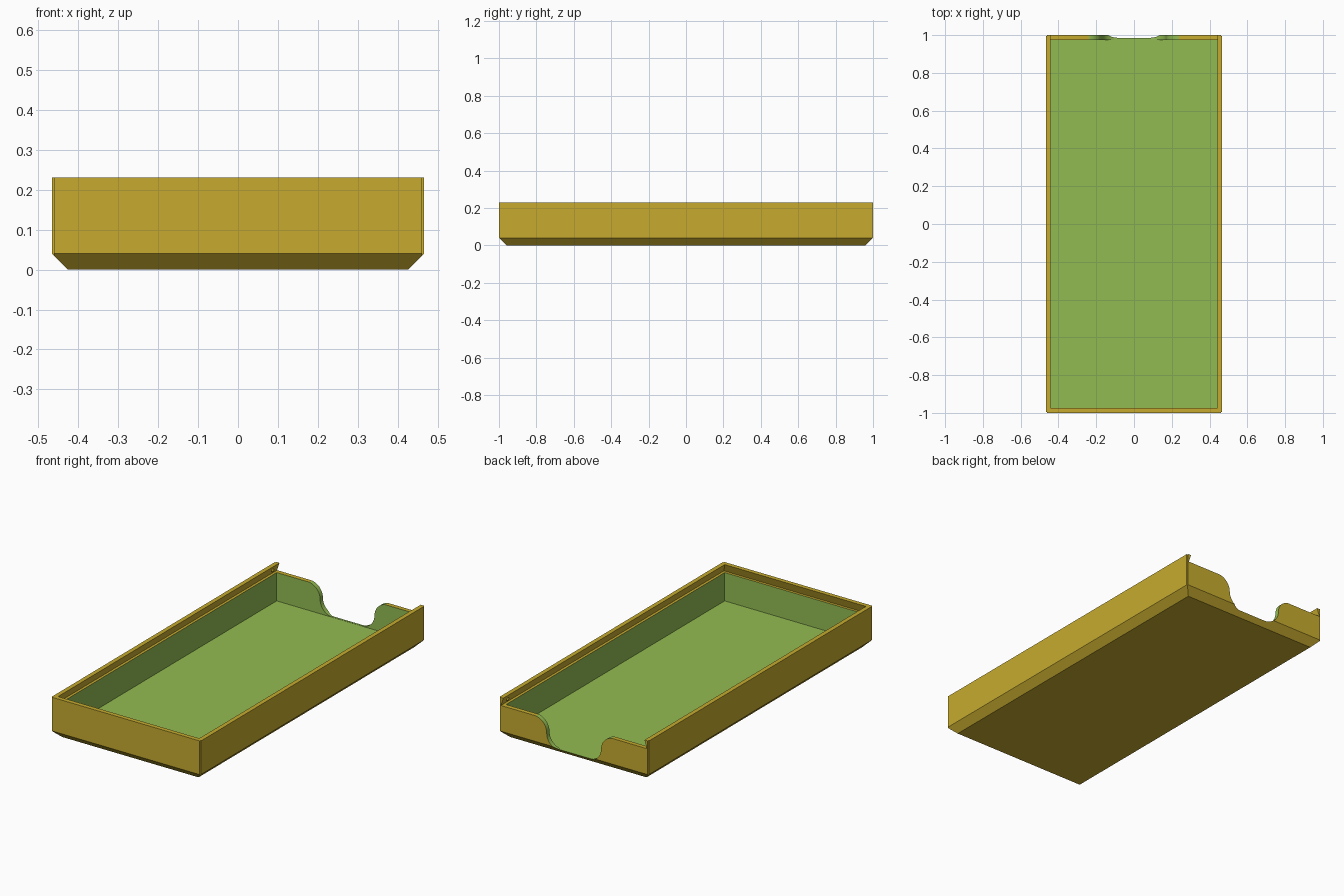
import bpy, bmesh, math

old = bpy.data.objects.get("Cube")
if old:
    bpy.data.objects.remove(old, do_unlink=True)


def material(name, rgb):
    m = bpy.data.materials.new(name)
    m.use_nodes = True
    m.diffuse_color = (*rgb, 1)
    m.node_tree.nodes["Principled BSDF"].inputs["Base Color"].default_value = (*rgb, 1)
    return m


MATS = [material("mustard yellow", (0.57, 0.41, 0.028)),
        material("leaf green", (0.29, 0.50, 0.085))]
YELLOW, GREEN = 0, 1

HX, HY, TOP = 0.466, 1.0, 0.23     # outer half sizes and height
WALL, FLOOR, LEDGE = 0.025, 0.025, 0.185
CHAMFER = 0.04


def finish(name, bm, mat):
    bmesh.ops.recalc_face_normals(bm, faces=bm.faces)
    for f in bm.faces:
        f.material_index = mat
    me = bpy.data.meshes.new(name)
    bm.to_mesh(me)
    bm.free()
    for m in MATS:
        me.materials.append(m)
    ob = bpy.data.objects.new(name, me)
    bpy.context.collection.objects.link(ob)
    return ob


def stack(levels):
    """Solid through rectangles given as (half x, y min, y max, z)."""
    bm = bmesh.new()
    rings = [[bm.verts.new(p) for p in
              ((-x, a, z), (x, a, z), (x, b, z), (-x, b, z))]
             for x, a, b, z in levels]
    for lo, hi in zip(rings, rings[1:]):
        for i in range(4):
            j = (i + 1) % 4
            bm.faces.new((lo[i], lo[j], hi[j], hi[i]))
    bm.faces.new(rings[0][::-1])
    bm.faces.new(rings[-1])
    return bm


def cut(target, cutter):
    cutter.hide_render = True
    mod = target.modifiers.new("cut", 'BOOLEAN')
    mod.operation = 'DIFFERENCE'
    mod.solver = 'EXACT'
    mod.object = cutter
    bpy.context.view_layer.objects.active = target
    bpy.ops.object.modifier_apply(modifier=mod.name)
    bpy.data.objects.remove(cutter, do_unlink=True)


# Outer body with chamfered base and slightly rounded corners
bm = stack([(HX - CHAMFER, CHAMFER - HY, HY - CHAMFER, 0),
            (HX, -HY, HY, CHAMFER), (HX, -HY, HY, TOP)])
corners = [e for e in bm.edges
           if min(v.co.z for v in e.verts) > CHAMFER - 0.001
           and abs(e.verts[0].co.z - e.verts[1].co.z) > 0.1]
bmesh.ops.bevel(bm, geom=corners, offset=0.006, segments=2, affect='EDGES')
tray = finish("tray", bm, YELLOW)

# Main cavity
ix, iy = HX - WALL, HY - WALL
cut(tray, finish("cavity_cutter", stack([(ix, -iy, iy, FLOOR), (ix, -iy, iy, 0.2)]), GREEN))

# Dovetail slot for a sliding lid, open at the back
under, lean = 0.015, 0.015 / (TOP - LEDGE)
over = 0.01 * lean
cut(tray, finish("slot_cutter", stack([
    (ix + under, -iy - under, 1.1, LEDGE),
    (ix - over, -iy + over, 1.1, TOP + 0.01)]), YELLOW))

# Thumb notch in the back wall, with S-curved sides
R, Z0, STEPS = 0.08, FLOOR + 0.001, 10
side = []
for i in range(STEPS + 1):
    a = math.pi / 2 * i / STEPS
    side.append((0.09 + R * math.sin(a), Z0 + R * (1 - math.cos(a))))
for i in range(1, STEPS + 1):
    a = math.pi / 2 * i / STEPS
    side.append((0.09 + 2 * R - R * math.cos(a), Z0 + R + R * math.sin(a)))
side.append((0.09 + 2 * R, TOP + 0.05))
outline = side + [(-x, z) for x, z in reversed(side)]
bm = bmesh.new()
face = bm.faces.new([bm.verts.new((x, 0.96, z)) for x, z in outline])
ext = bmesh.ops.extrude_face_region(bm, geom=[face])
bmesh.ops.translate(bm, vec=(0, 0.15, 0),
                    verts=[g for g in ext["geom"] if isinstance(g, bmesh.types.BMVert)])
cut(tray, finish("notch_cutter", bm, GREEN))

# Small catches inside the slot near the open end
for s, label in ((1, "left"), (-1, "right")):
    bm = bmesh.new()
    bmesh.ops.create_uvsphere(bm, u_segments=12, v_segments=8, radius=0.009)
    bmesh.ops.translate(bm, vec=(s * (ix + 0.009), 0.95, 0.205), verts=bm.verts)
    finish(label + "_lid_catch", bm, YELLOW)

# Smooth the curves, keep the edges crisp
bpy.ops.object.select_all(action='DESELECT')
for ob in bpy.context.collection.objects:
    if ob.type == 'MESH' and (ob is tray or ob.name == "tray" or ob.name.endswith("_lid_catch")):
        ob.select_set(True)
bpy.context.view_layer.objects.active = tray
bpy.ops.object.shade_smooth_by_angle(angle=math.radians(30))
